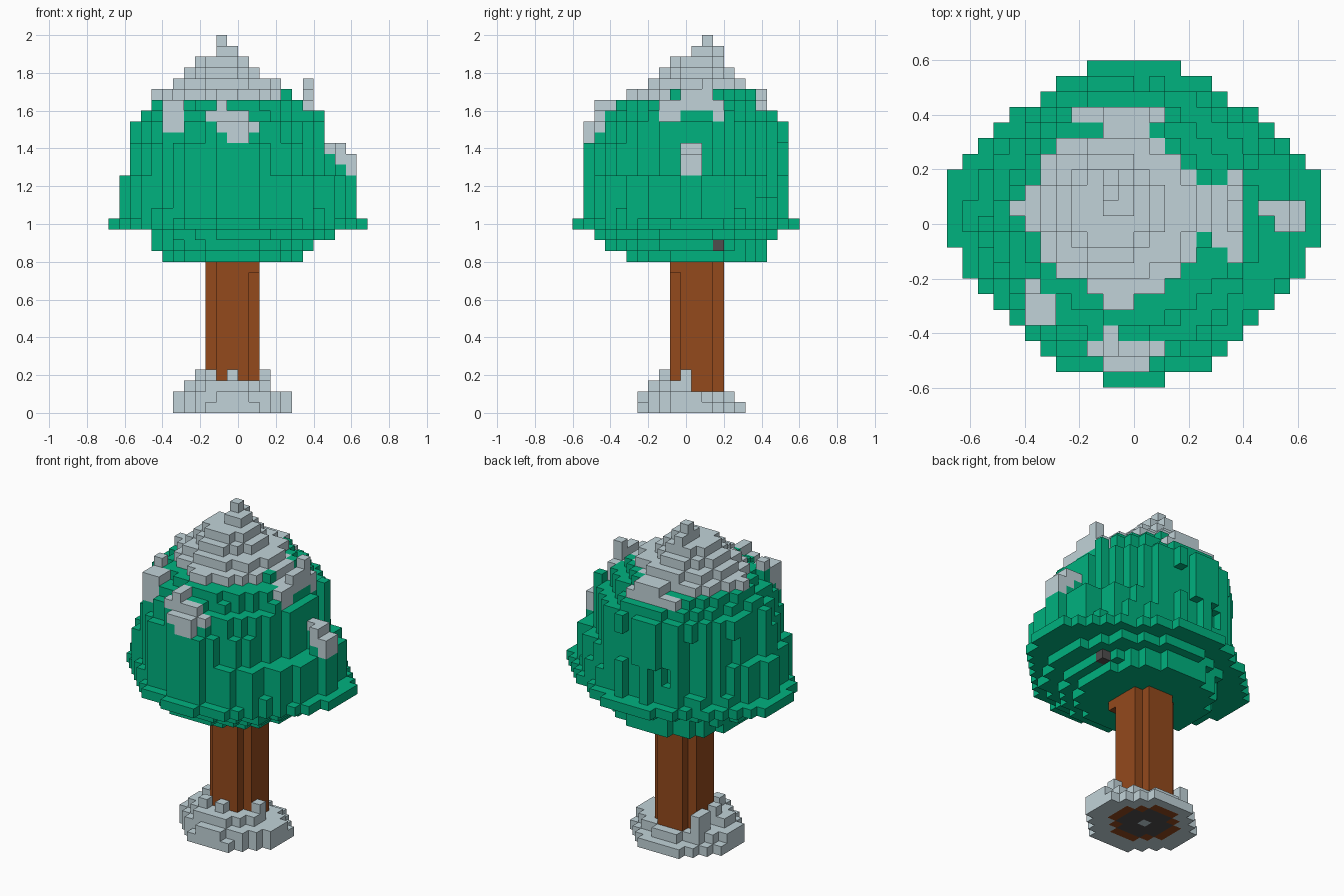
import bpy, bmesh, random
from mathutils import Vector

random.seed(7)
V = 2 / 35  # block size

cube = bpy.data.objects.get("Cube")
if cube:
    bpy.data.objects.remove(cube, do_unlink=True)


def material(name, rgb):
    m = bpy.data.materials.new(name)
    m.use_nodes = True
    m.diffuse_color = (*rgb, 1)
    bsdf = next(n for n in m.node_tree.nodes if n.type == 'BSDF_PRINCIPLED')
    bsdf.inputs["Base Color"].default_value = (*rgb, 1)
    bsdf.inputs["Roughness"].default_value = 0.9
    return m


GREEN = material("leaf green", (0.0, 0.445, 0.212))
BROWN = material("bark brown", (0.295, 0.067, 0.012))
SNOW = material("snow grey", (0.535, 0.65, 0.69))
DARK = material("dark grey", (0.08, 0.075, 0.075))

# Blocks are keyed by (column, row, layer): column i spans i..i+1 in x,
# row j is centred on j in y, layer k spans k..k+1 in z.
blocks = {}
wobble = {(i, j): random.uniform(-0.1, 0.03)
          for i in range(-13, 13) for j in range(-11, 12)}


def disc(x0, x1, y0, y1, left=2.0, right=2.0, rough=0.0):
    """Cells of a superellipse in the given bounds; each half has its power."""
    cx, cy = (x0 + x1) / 2, (y0 + y1) / 2
    rx, ry = (x1 - x0) / 2, (y1 - y0) / 2
    cells = []
    for (i, j), w in wobble.items():
        p = left if i + .5 < cx else right
        if abs((i + .5 - cx) / rx) ** p + abs((j - cy) / ry) ** p <= 1 + rough * w:
            cells.append((i, j))
    return cells


def put(part, cells, k0, k1):
    for i, j in cells:
        for k in range(k0, k1):
            blocks[i, j, k] = part


# Canopy underside, stepping out from the trunk
put("leaves", disc(-7, 6, -5.5, 7.5), 14, 15)
put("leaves", disc(-8, 7, -7.5, 7.5), 15, 16)
put("leaves", disc(-8, 9, -8.5, 8.5), 16, 17)

# Wide rim, half-width of each row from back to front
rim = [3, 5, 6, 8, 9, 10, 11, 12, 12, 12, 12, 12, 11, 11, 10, 9, 8, 7, 6, 5, 2]
for r, half in enumerate(rim):
    put("leaves", [(i, 10 - r) for i in range(-half, half)], 17, 18)

# Canopy walls, tapering upward: layer range, bounds and squareness
for k0, k1, *shape in [
        (18, 19, -11, 11, -9.5, 9.5, 1.8, 1.9), (19, 20, -11, 11, -9.5, 9.5, 1.65, 1.8),
        (20, 22, -11, 11, -9.5, 9.5, 1.6, 1.7), (22, 25, -10, 8, -9.5, 9.5, 1.68, 2),
        (25, 27, -10, 8, -8.5, 9.5, 1.65, 2), (27, 28, -9, 7, -7.5, 8.5, 1.75, 2),
        (28, 29, -8, 7, -6.5, 7.5, 1.85, 2)]:
    put("leaves", disc(*shape, rough=1), k0, k1)
put("leaves", [(7, 4)], 22, 28)
put("leaves", [(6, -3)], 22, 28)

# Snow cap, narrowing to a single block, with leaves showing on its right
cap_base = [c for c in disc(-7, 5, -4.5, 6.5, rough=.5) if c[1] < 6] + [(1, 6), (2, 5)]
put("snow_cap", cap_base, 29, 30)
put("leaves", [(i, j) for i, j in cap_base if i >= 4 or i + j >= 7], 29, 30)
put("snow_cap", disc(-6, 4, -3.5, 5.5), 30, 31)
put("snow_cap", disc(-5, 2, -2.5, 4.5), 31, 32)
put("snow_cap", disc(-4, 1, -1.5, 3.5), 32, 33)
put("snow_cap", [(-2, 1), (-2, 2), (-2, 3), (-1, 2), (-1, 1)], 33, 34)
put("snow_cap", [(-2, 2)], 34, 35)


def drift(x0, x1, y0, y1, top, thick):
    """Snow lying on the canopy, with leaves filled in below it."""
    for i in range(x0, x1):
        for j in range(y0, y1 + 1):
            for k in range(18, 36):
                if k > top:
                    blocks.pop((i, j, k), None)
                else:
                    blocks[i, j, k] = "snow_patches" if k > top - thick else "leaves"


for d in [
        # front
        (-2, 0, -5, -5, 29, 1), (-2, -1, -7, -7, 28, 1), (-3, 1, -8, -8, 27, 1),
        (-2, -1, -8, -8, 28, 2), (1, 2, -8, -8, 26, 1), (-2, -1, -9, -9, 26, 1),
        (-1, 1, -9, -9, 26, 2),
        # left of the front
        (-7, -6, -4, -4, 29, 1), (-7, -5, -5, -5, 28, 2), (-7, -5, -6, -6, 28, 3),
        (-8, -7, 1, 1, 29, 1),
        # right side, upper
        (4, 5, 0, 2, 29, 1), (5, 6, -1, 2, 28, 1), (6, 7, -2, -1, 28, 2),
        (6, 7, 0, 1, 29, 2), (6, 7, 2, 2, 30, 3), (6, 7, 3, 3, 28, 2),
        # right side, lower
        (8, 9, 1, 1, 24, 1), (9, 10, 0, 1, 24, 2), (10, 11, 0, 1, 23, 2),
        # back
        (-4, 2, 7, 7, 28, 1), (-2, 1, 7, 7, 29, 2), (-2, 1, 6, 6, 29, 1)]:
    drift(*d)

# Lone dark block under the right side
blocks[6, 3, 15] = "dark_knot"

# Snow mound round the trunk
put("ground_snow", disc(-6, 5, -4.5, 5.5), 0, 1)
put("ground_snow", disc(-6, 5, -4.5, 4.5, 1.6, 1.6), 1, 2)
put("ground_snow", [c for c in disc(-5, 3, -3.5, 3.5, 1.7, 1.7) if c[1] <= 0], 2, 3)
put("ground_snow", [(-4, 2), (-4, 3), (-4, 0), (-3, -2), (-1, -2), (2, 0)], 2, 4)

# Trunk with notched corners, a wider root ring and a dark core
trunk = [(i, j) for i in range(-3, 2) for j in range(-1, 4)
         if not (i in (-3, 1) and j in (-1, 3))]
put("trunk", trunk, 1, 15)
put("trunk", [(1, -1)], 13, 15)
put("trunk", disc(-4, 3, -2.5, 4.5), 0, 1)
put("dark_core", disc(-3, 2, -1.5, 3.5), 0, 1)
blocks[-1, 1, 0] = "ground_snow"

SIDES = [(1, 0, 0), (-1, 0, 0), (0, 1, 0), (0, -1, 0), (0, 0, 1), (0, 0, -1)]


def build(name, mat):
    """Mesh the exposed faces of one part's blocks."""
    bm = bmesh.new()
    for (i, j, k), part in blocks.items():
        if part != name:
            continue
        centre = Vector((i + .5, j, k + .5))
        for s in SIDES:
            if (i + s[0], j + s[1], k + s[2]) in blocks:
                continue
            n = Vector(s)
            u = Vector((s[1], s[2], s[0]))
            w = n.cross(u)
            corners = [(-1, -1), (1, -1), (1, 1), (-1, 1)]
            bm.faces.new([bm.verts.new((centre + (n + a * u + b * w) / 2) * V)
                          for a, b in corners])
    bmesh.ops.remove_doubles(bm, verts=bm.verts[:], dist=1e-4)
    bmesh.ops.dissolve_limit(bm, angle_limit=0.01, verts=bm.verts[:], edges=bm.edges[:])
    mesh = bpy.data.meshes.new(name)
    bm.to_mesh(mesh)
    bm.free()
    mesh.materials.append(mat)
    bpy.context.collection.objects.link(bpy.data.objects.new(name, mesh))


for name, mat in [("leaves", GREEN), ("snow_cap", SNOW), ("snow_patches", SNOW),
                  ("ground_snow", SNOW), ("trunk", BROWN), ("dark_core", DARK),
                  ("dark_knot", DARK)]:
    build(name, mat)
